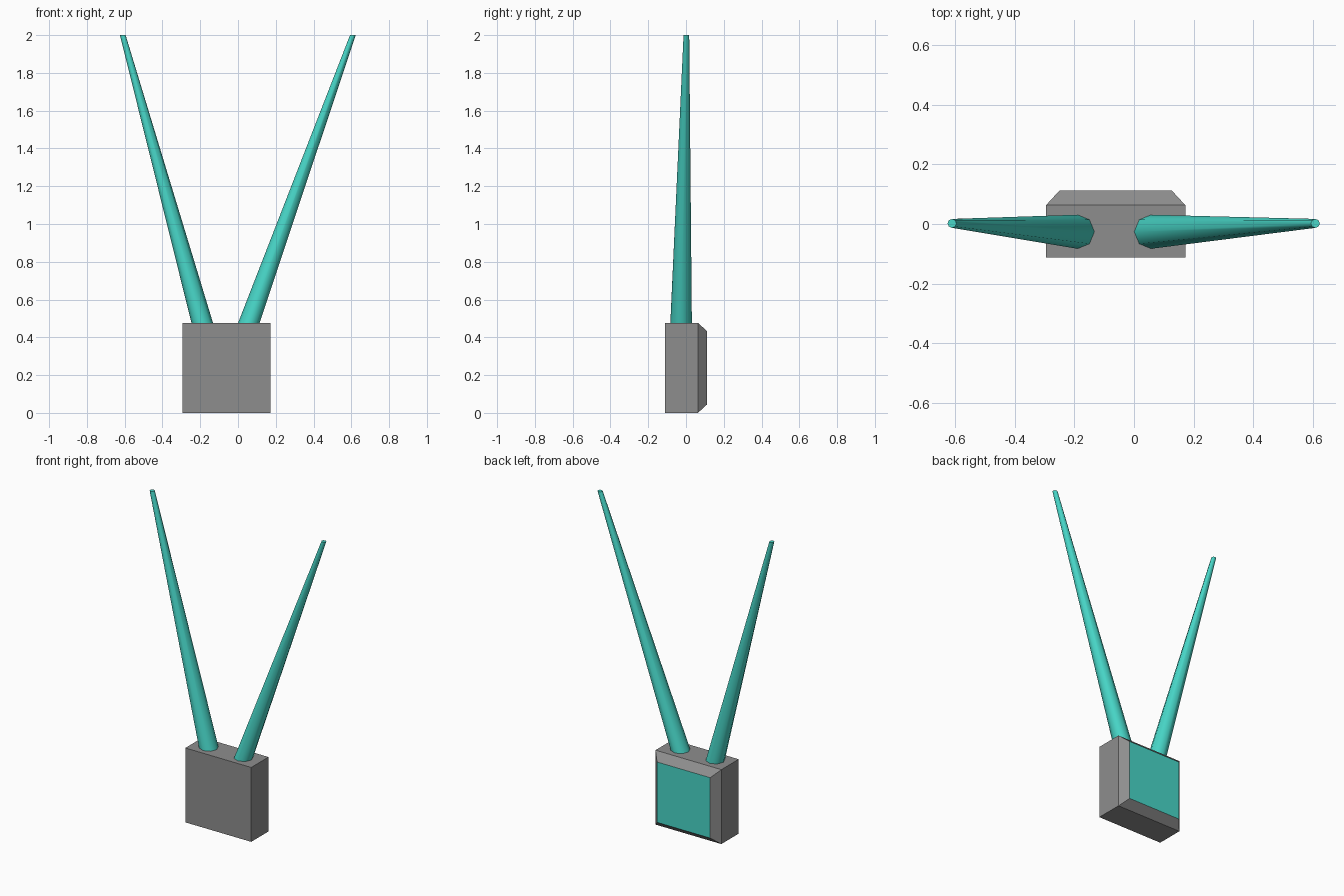
import bpy, bmesh, math

if "Cube" in bpy.data.objects:
    bpy.data.objects.remove(bpy.data.objects["Cube"])


def material(name, rgb):
    m = bpy.data.materials.new(name)
    m.diffuse_color = (*rgb, 1)
    m.use_nodes = True
    m.node_tree.nodes["Principled BSDF"].inputs["Base Color"].default_value = m.diffuse_color
    return m


GREY = material("grey", (0.27, 0.27, 0.27))
TEAL = material("teal", (0.065, 0.68, 0.58))


def finish(name, bm, mats):
    bmesh.ops.recalc_face_normals(bm, faces=bm.faces)
    me = bpy.data.meshes.new(name)
    bm.to_mesh(me)
    bm.free()
    ob = bpy.data.objects.new(name, me)
    bpy.context.collection.objects.link(ob)
    for m in mats:
        me.materials.append(m)
    return ob


def loft(bm, rings, cap_start=True):
    """Skin a list of equal-length point rings; returns the end cap."""
    vs = [[bm.verts.new(p) for p in r] for r in rings]
    n = len(vs[0])
    for a, b in zip(vs, vs[1:]):
        for i in range(n):
            j = (i + 1) % n
            bm.faces.new((a[i], a[j], b[j], b[i]))
    if cap_start:
        bm.faces.new(vs[0])
    return bm.faces.new(vs[-1])


# Base block: box whose back is chamfered in to a teal panel
def rect(y, inset):
    x0, x1, z0, z1 = -0.295 + inset, 0.172 - inset, inset, 0.477 - inset
    return [(x0, y, z0), (x1, y, z0), (x1, y, z1), (x0, y, z1)]


bm = bmesh.new()
panel = loft(bm, [rect(-0.112, 0), rect(0.063, 0), rect(0.112, 0.045)])
panel.material_index = 1
finish("base_block", bm, [GREY, TEAL])


# Antennae: tapering eight-sided rods, smooth along the sides
def ring(x, y, z, r):
    return [(x + r * math.cos(i * math.pi / 4), y + r * math.sin(i * math.pi / 4), z)
            for i in range(8)]


for name, xb, xt in (("left_antenna", -0.189, -0.610), ("right_antenna", 0.057, 0.608)):
    bm = bmesh.new()
    loft(bm, [ring(xb, -0.026, 0.475, 0.057), ring(xt, 0.002, 2.0, 0.015)], False)
    for f in bm.faces:
        f.smooth = len(f.verts) == 4
    ob = finish(name, bm, [TEAL])
    for e in ob.data.edges:
        # keep the rim of the flat tip crisp
        e.use_edge_sharp = all(ob.data.vertices[v].co.z > 1.99 for v in e.vertices)
